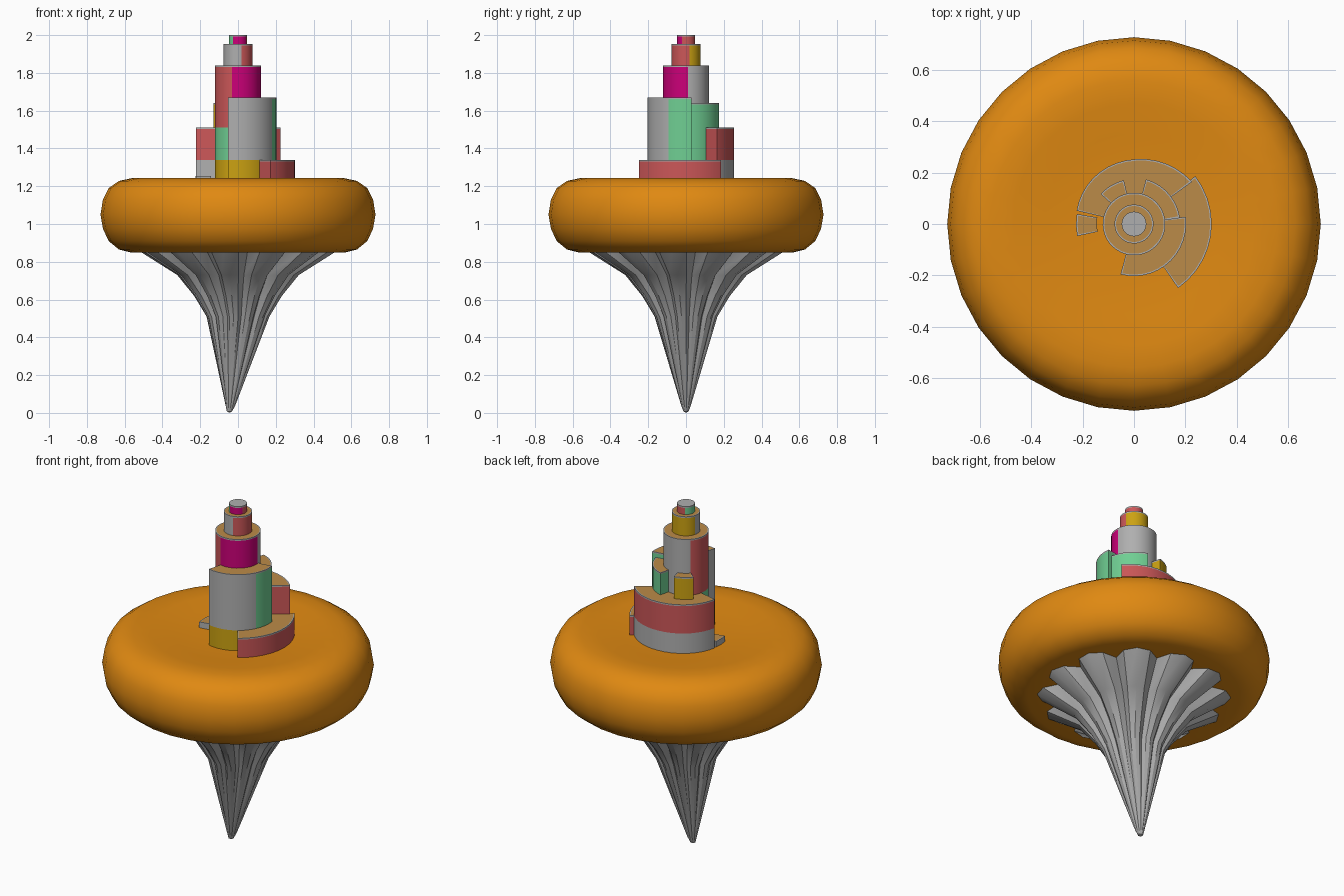
import bpy, bmesh, math

if "Cube" in bpy.data.objects:
    bpy.data.objects.remove(bpy.data.objects["Cube"])

COLOURS = {
    "orange": (0.74, 0.25, 0.006), "grey": (0.43, 0.43, 0.43), "red": (0.60, 0.095, 0.098),
    "green": (0.16, 0.62, 0.29), "yellow": (0.60, 0.36, 0.006), "magenta": (0.60, 0.0, 0.19),
    "tan": (0.50, 0.26, 0.065),
}
NAMES = list(COLOURS)
MATS = []
for n, c in COLOURS.items():
    m = bpy.data.materials.new(n)
    m.diffuse_color = (*c, 1)
    m.use_nodes = True
    m.node_tree.nodes["Principled BSDF"].inputs["Base Color"].default_value = m.diffuse_color
    MATS.append(m)


def finish(bm, name, angle=35):
    bmesh.ops.remove_doubles(bm, verts=bm.verts, dist=1e-5)
    bmesh.ops.recalc_face_normals(bm, faces=bm.faces)
    me = bpy.data.meshes.new(name)
    bm.to_mesh(me)
    bm.free()
    for m in MATS:
        me.materials.append(m)
    ob = bpy.data.objects.new(name, me)
    bpy.context.collection.objects.link(ob)
    bpy.ops.object.select_all(action='DESELECT')
    ob.select_set(True)
    bpy.context.view_layer.objects.active = ob
    bpy.ops.object.shade_smooth_by_angle(angle=math.radians(angle))
    return ob


def bridge(bm, rings, colour):
    """Skin closed rings of vertices."""
    for a, b in zip(rings, rings[1:]):
        n = len(a)
        for i in range(n):
            f = bm.faces.new((a[i], a[(i + 1) % n], b[(i + 1) % n], b[i]))
            f.material_index = NAMES.index(colour)


def sector(name, r0, r1, a0, a1, z0, z1, colour, zsplit=(), asplit=(), top="tan"):
    """Curved block between two angles; colour(angle, z) paints the walls, top has a grey rim."""
    rim, full = 0.006, a1 - a0 >= 360
    stops = [a0, *asplit, a1]
    angs = []
    for s, e in zip(stops, stops[1:]):
        k = max(1, round((e - s) / 9))
        angs += [s + (e - s) * i / k for i in range(k)]
    angs.append(a1)
    if not full:
        d = math.degrees(rim / r1)
        angs = [a0, a0 + d] + angs[1:-1] + [a1 - d, a1]
    levels = [z0, *zsplit, z1 - 0.008, z1]
    bm = bmesh.new()
    cols = []
    for a in angs:
        c, s = math.cos(math.radians(a)), math.sin(math.radians(a))
        P = lambda r, z: bm.verts.new((r * c, r * s, z))
        cols.append(([P(r1, z) for z in levels], P(r1 - rim, z1), [P(r0, z) for z in levels]))

    def face(vs, n):
        bm.faces.new(vs).material_index = NAMES.index(n)

    def wall(a, k):
        return "grey" if k == len(levels) - 2 else colour(a, (levels[k] + levels[k + 1]) / 2)

    for i in range(len(angs) - 1):
        (o, t, n), (o2, t2, n2) = cols[i], cols[i + 1]
        mid = (angs[i] + angs[i + 1]) / 2
        edge = not full and i in (0, len(angs) - 2)
        for k in range(len(levels) - 1):
            face((o[k], o2[k], o2[k + 1], o[k + 1]), wall(mid, k))
            if r0 > 0:
                face((n[k], n2[k], n2[k + 1], n[k + 1]), wall(mid, k))
        face((o[-1], o2[-1], t2, t), "grey")
        face((t, t2, n2[-1], n[-1]), "grey" if edge else top)
        face((o[0], o2[0], n2[0], n[0]), "grey")
    if not full:
        for (o, t, n), a in ((cols[0], a0), (cols[-1], a1)):
            for k in range(len(levels) - 1):
                vs = [o[k], o[k + 1], n[k + 1], n[k]]
                if k == len(levels) - 2:
                    vs.insert(2, t)
                face(vs, wall(a, k))
    return finish(bm, name)


# rounded island disc with a slight dip on top
bm = bmesh.new()
profile = [(0.0, 0.855), (0.40, 0.855), (0.57, 0.85), (0.63, 0.865), (0.685, 0.91), (0.715, 0.975),
           (0.728, 1.05), (0.715, 1.13), (0.685, 1.19), (0.63, 1.228), (0.56, 1.243), (0.47, 1.24),
           (0.35, 1.228), (0.2, 1.22), (0.0, 1.218)]
N = 32
bridge(bm, [[bm.verts.new((r * math.cos(math.tau * i / N), r * math.sin(math.tau * i / N), z))
             for i in range(N)] for r, z in profile], "orange")
finish(bm, "island_disc", 80)

# fluted rock spike: (height, radius, x offset, flute depth)
bm = bmesh.new()
rings = []
PETALS = 12
for z, r, dx, depth in [(0.0, 0.0, -0.045, 0), (0.008, 0.014, -0.045, 0), (0.04, 0.026, -0.04, 0.1),
                        (0.51, 0.168, 0.0, 0.15), (0.62, 0.235, 0.0, 0.18), (0.73, 0.325, 0.0, 0.2),
                        (0.855, 0.525, 0.0, 0.2), (0.88, 0.54, 0.0, 0.2), (0.90, 0.0, 0.0, 0)]:
    ring = []
    for p in range(PETALS):
        for off, dip in ((0, 1), (0.22, 0.25), (0.5, 0), (0.78, 0.25)):
            a = math.tau * (p + off) / PETALS + 0.12
            rr = r * (1 - depth * dip)
            ring.append(bm.verts.new((dx + rr * math.cos(a), rr * math.sin(a), z)))
    rings.append(ring)
bridge(bm, rings, "grey")
finish(bm, "rock_spike", 30)

B = 1.19  # tower foot, sunk into the island


# central tower drum
def drum(a, z):
    if z < 1.34:
        return "yellow"
    if z < 1.51:
        return "green"
    return "magenta" if a < 5 else "grey" if a < 137 else "red"


sector("tower_drum", 0, 0.122, -105, 255, B, 1.84, drum, (1.34, 1.51), (5, 137))
sector("upper_drum", 0, 0.076, -75, 285, 1.83, 1.953,
       lambda a, z: "red" if a < 15 else "yellow" if a < 165 else "grey", (), (15, 165))
sector("top_drum", 0, 0.048, -122, 238, 1.94, 2.0,
       lambda a, z: "magenta" if a < -25 else "red" if a < 120 else "green",
       (), (-25, 120), top="grey")

# tall blocks wrapped round the drum
sector("front_block", 0.12, 0.203, -105, 8, B, 1.67,
       lambda a, z: "yellow" if z < 1.34 else "grey" if a < -27 else "green", (1.34,), (-27,))
sector("side_block", 0.12, 0.18, 8, 75, 1.30, 1.64, lambda a, z: "green")
sector("back_block", 0.12, 0.175, 103, 138, 1.48, 1.64, lambda a, z: "yellow")

# lower terraces
sector("right_terrace", 0.1, 0.303, -55.5, 38, B, 1.34, lambda a, z: "red")
sector("back_terrace", 0.1, 0.252, 36, 167, B, 1.51,
       lambda a, z: "grey" if z < 1.34 else "red", (1.34,))
# the right end of the terrace flares slightly outwards
ob = bpy.data.objects["back_terrace"]
for v in ob.data.vertices:
    a = math.degrees(math.atan2(v.co.y, v.co.x))
    if math.hypot(v.co.x, v.co.y) > 0.2:
        k = 1 + 0.11 * max(0, 90 - a) / 54 - 0.09 * max(0, a - 90) / 77
        v.co.x *= k
        v.co.y *= k

sector("left_step", 0.145, 0.226, 170, 192, B, 1.255, lambda a, z: "grey")
